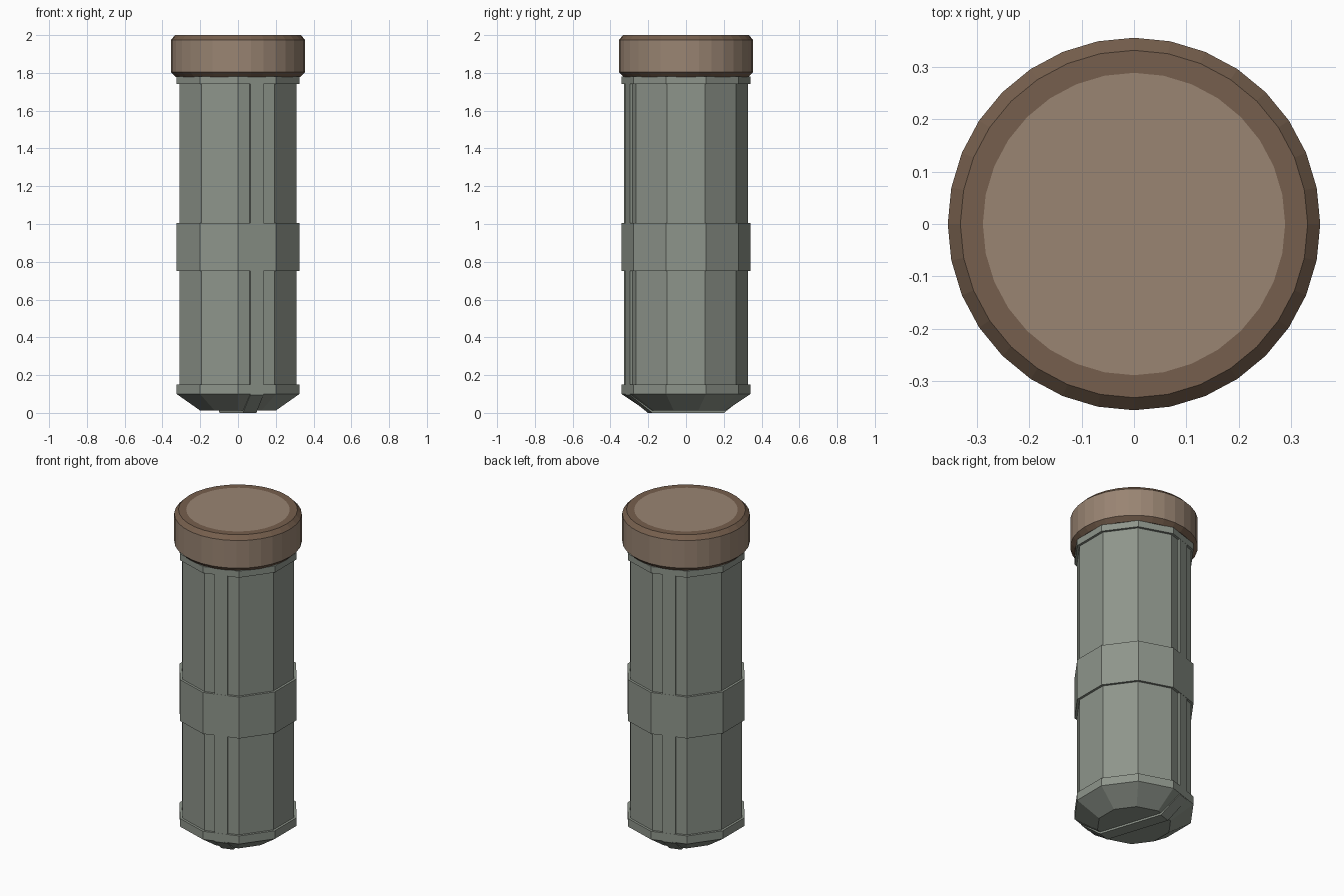
import bpy, bmesh, math

if "Cube" in bpy.data.objects:
    bpy.data.objects.remove(bpy.data.objects["Cube"])


def material(name, rgb):
    m = bpy.data.materials.new(name)
    m.diffuse_color = (*rgb, 1.0)
    m.use_nodes = True
    m.node_tree.nodes["Principled BSDF"].inputs["Base Color"].default_value = m.diffuse_color
    return m


GREEN = material("grey green metal", (0.270, 0.300, 0.258))
TAN = material("light brown", (0.320, 0.232, 0.170))
BROWN = material("dark brown", (0.180, 0.114, 0.074))


def finish(bm, name, mats):
    bmesh.ops.recalc_face_normals(bm, faces=bm.faces[:])
    me = bpy.data.meshes.new(name)
    bm.to_mesh(me)
    bm.free()
    for m in mats:
        me.materials.append(m)
    ob = bpy.data.objects.new(name, me)
    bpy.context.collection.objects.link(ob)
    return ob


def lathe(name, profile, sides, mats, slots=None):
    """Stack of polygon loops (radius, z), capped at both ends.
    A vertex always sits on the -y axis. slots = material per band."""
    bm = bmesh.new()
    loops = []
    for r, z in profile:
        loops.append([bm.verts.new((r * math.sin(2 * math.pi * i / sides),
                                    -r * math.cos(2 * math.pi * i / sides), z))
                      for i in range(sides)])
    for k, (a, b) in enumerate(zip(loops, loops[1:])):
        for i in range(sides):
            j = (i + 1) % sides
            f = bm.faces.new((a[i], a[j], b[j], b[i]))
            f.material_index = slots[k] if slots else 0
    bm.faces.new(loops[0]).material_index = slots[0] if slots else 0
    bm.faces.new(loops[-1]).material_index = slots[-1] if slots else 0
    return finish(bm, name, mats)


# ten-sided canister with base collar, middle band, top collar, tapered foot
R, C = 0.327, 0.342
lathe("canister_body",
      [(0.21, 0.012), (C, 0.10), (C, 0.15), (R, 0.15), (R, 0.75), (C, 0.75),
       (C, 1.005), (R, 1.005), (R, 1.74), (C, 1.74), (C, 1.78)], 10, [GREEN])

# strap running down one face, under the foot and up the opposite face
U = C * math.cos(math.pi / 10) - 0.001
half = [(U, 1.779), (U, 0.095), (0.20, 0.0)]
outline = half + [(-u, z) for u, z in reversed(half)]
dx, dy = math.sin(math.radians(18)), -math.cos(math.radians(18))
bm = bmesh.new()
sides = [[bm.verts.new((u * dx - w * dy, u * dy + w * dx, z)) for u, z in outline]
         for w in (-0.037, 0.037)]
bm.faces.new(sides[0])
bm.faces.new(sides[1])
for i in range(len(outline)):
    j = (i + 1) % len(outline)
    bm.faces.new((sides[0][i], sides[0][j], sides[1][j], sides[1][i]))
finish(bm, "strap", [GREEN])

# round lid: light wall and top disc, dark bevels and rim
lathe("lid",
      [(0.29, 1.779), (0.33, 1.779), (0.356, 1.805), (0.356, 1.975),
       (0.332, 2.0), (0.289, 2.0), (0.15, 2.0)],
      32, [TAN, BROWN], [1, 1, 0, 1, 1, 0])
